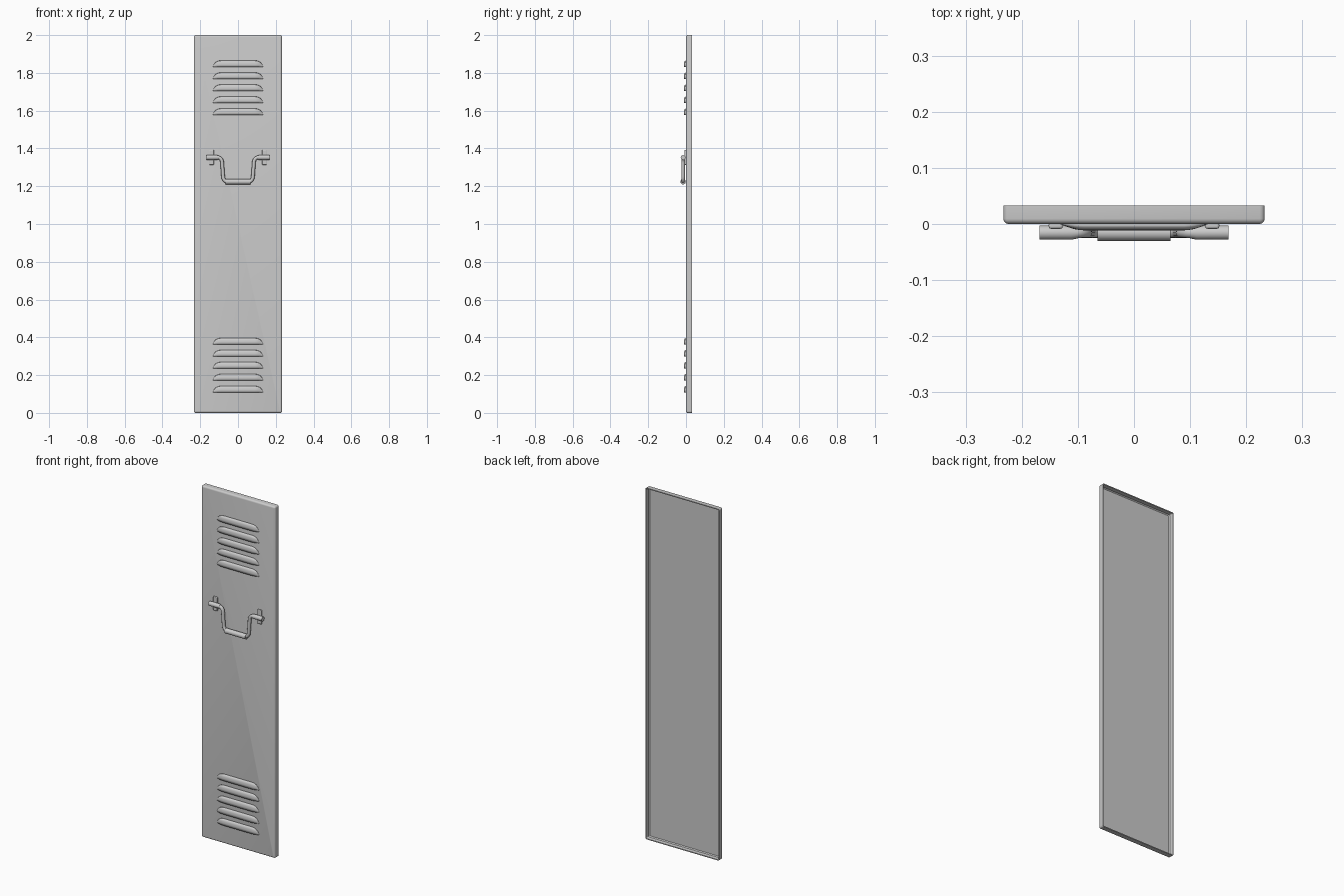
import bpy, bmesh, math
from mathutils import Vector

if "Cube" in bpy.data.objects:
    bpy.data.objects.remove(bpy.data.objects["Cube"])


def finish(bm, name, angle=35):
    bmesh.ops.recalc_face_normals(bm, faces=bm.faces)
    mesh = bpy.data.meshes.new(name)
    bm.to_mesh(mesh)
    bm.free()
    ob = bpy.data.objects.new(name, mesh)
    bpy.context.collection.objects.link(ob)
    bpy.ops.object.select_all(action='DESELECT')
    ob.select_set(True)
    bpy.context.view_layer.objects.active = ob
    bpy.ops.object.shade_smooth_by_angle(angle=math.radians(angle))
    return ob


def bridge(bm, a, b, closed=True):
    n = len(a)
    for i in range(n if closed else n - 1):
        j = (i + 1) % n
        bm.faces.new((a[i], a[j], b[j], b[i]))


# door panel: shallow folded tray, open at the back
def rounded_loop(bm, y, inset, radius, steps=4):
    hw, hh = 0.233 - inset, 1.0 - inset
    verts = []
    for k, (sx, sz) in enumerate(((1, 1), (-1, 1), (-1, -1), (1, -1))):
        for i in range(steps + 1):
            a = math.pi / 2 * (k + i / steps)
            verts.append(bm.verts.new((sx * (hw - radius) + radius * math.cos(a), y,
                                       1 + sz * (hh - radius) + radius * math.sin(a))))
    return verts


bm = bmesh.new()
profile = [(0.0, 0.0095, 0.003), (0.0007, 0.006, 0.005), (0.0028, 0.003, 0.006),
           (0.006, 0.0008, 0.008), (0.0095, 0.0, 0.009), (0.033, 0.0, 0.009),
           (0.033, 0.005, 0.005), (0.010, 0.005, 0.005), (0.005, 0.010, 0.003)]
loops = [rounded_loop(bm, *p) for p in profile]
for a, b in zip(loops, loops[1:]):
    bridge(bm, a, b)
bm.faces.new(loops[0])
bm.faces.new(loops[-1])
finish(bm, "door_panel")


# vent louvers: pressed hoods that open downwards
def louver(name, z0):
    bm = bmesh.new()
    half, end, height, depth = 0.131, 0.042, 0.034, 0.011
    section = [(1, 0), (1, 0.4), (0.95, 0.62), (0.8, 0.82), (0.5, 0.94), (0, 1)]
    angles = [math.pi / 2 * i / 8 for i in range(9)]
    right = [half - end + end * math.sin(a) for a in angles]
    rows = []
    for x in [-v for v in reversed(right)] + right:
        t = min(1, max(0, (abs(x) - half + end) / end))
        h = height * max(0.03, math.sqrt(max(0, 1 - t * t)))
        d = depth * max(0.03, math.cos(t * math.pi / 2))
        rows.append([bm.verts.new((x, 0.0005 - d * sy, z0 + h * sz)) for sy, sz in section])
    for a, b in zip(rows, rows[1:]):
        bridge(bm, a, b, closed=False)
    ob = finish(bm, name, 50)
    sol = ob.modifiers.new("sheet", 'SOLIDIFY')
    sol.thickness = 0.0015
    sol.offset = 0


for i in range(5):
    louver(f"upper_louver_{i + 1}", 1.577 + i * 0.0635)
    louver(f"lower_louver_{i + 1}", 0.108 + i * 0.0635)


# handle: tube swept along a path in the xz plane, with a radius per point
def tube(name, points, y, sides=16):
    bm = bmesh.new()
    rings = []
    for i, (x, z, r) in enumerate(points):
        p, q = points[max(i - 1, 0)], points[min(i + 1, len(points) - 1)]
        t = Vector((q[0] - p[0], 0, q[1] - p[1])).normalized()
        n = Vector((-t.z, 0, t.x))
        rings.append([bm.verts.new(Vector((x, y, z)) + r * (math.cos(a) * n + math.sin(a) * Vector((0, 1, 0))))
                      for a in (2 * math.pi * k / sides for k in range(sides))])
    for a, b in zip(rings, rings[1:]):
        bridge(bm, a, b)
    bm.faces.new(rings[0])
    bm.faces.new(rings[-1])
    return finish(bm, name)


Y = -0.0155
PIVOT_Z, GRIP_Z = 1.352, 1.224
tube("grip", [(-0.065, GRIP_Z, 0.0145), (0.065, GRIP_Z, 0.0145)], Y, 20)

for side, s in (("left", -1), ("right", 1)):
    tube(side + "_pivot", [(s * 0.168, PIVOT_Z, 0.0125), (s * 0.112, PIVOT_Z, 0.0125),
                           (s * 0.100, PIVOT_Z, 0.010)], Y, 20)
    # bent arm from the pivot down to the grip
    arm = [(0.112, PIVOT_Z)]
    for i in range(7):
        a = math.pi / 2 * (1 - i / 6)
        arm.append((0.106 - 0.022 * math.cos(a), PIVOT_Z - 0.028 + 0.028 * math.sin(a)))
    for i in range(7):
        a = math.pi / 2 * i / 6
        arm.append((0.056 + 0.023 * math.cos(a), GRIP_Z + 0.028 - 0.028 * math.sin(a)))
    tube(side + "_arm", [(s * x, z, 0.0095) for x, z in arm], Y, 12)

    # bracket strap pressed out of the door behind the pivot
    bm = bmesh.new()
    bmesh.ops.create_cube(bm, size=1)
    for v in bm.verts:
        v.co = Vector((s * 0.1395 + v.co.x * 0.025, -0.003 + v.co.y * 0.011, 1.353 + v.co.z * 0.08))
    ob = finish(bm, side + "_bracket")
    bev = ob.modifiers.new("round", 'BEVEL')
    bev.width = 0.004
    bev.segments = 3
